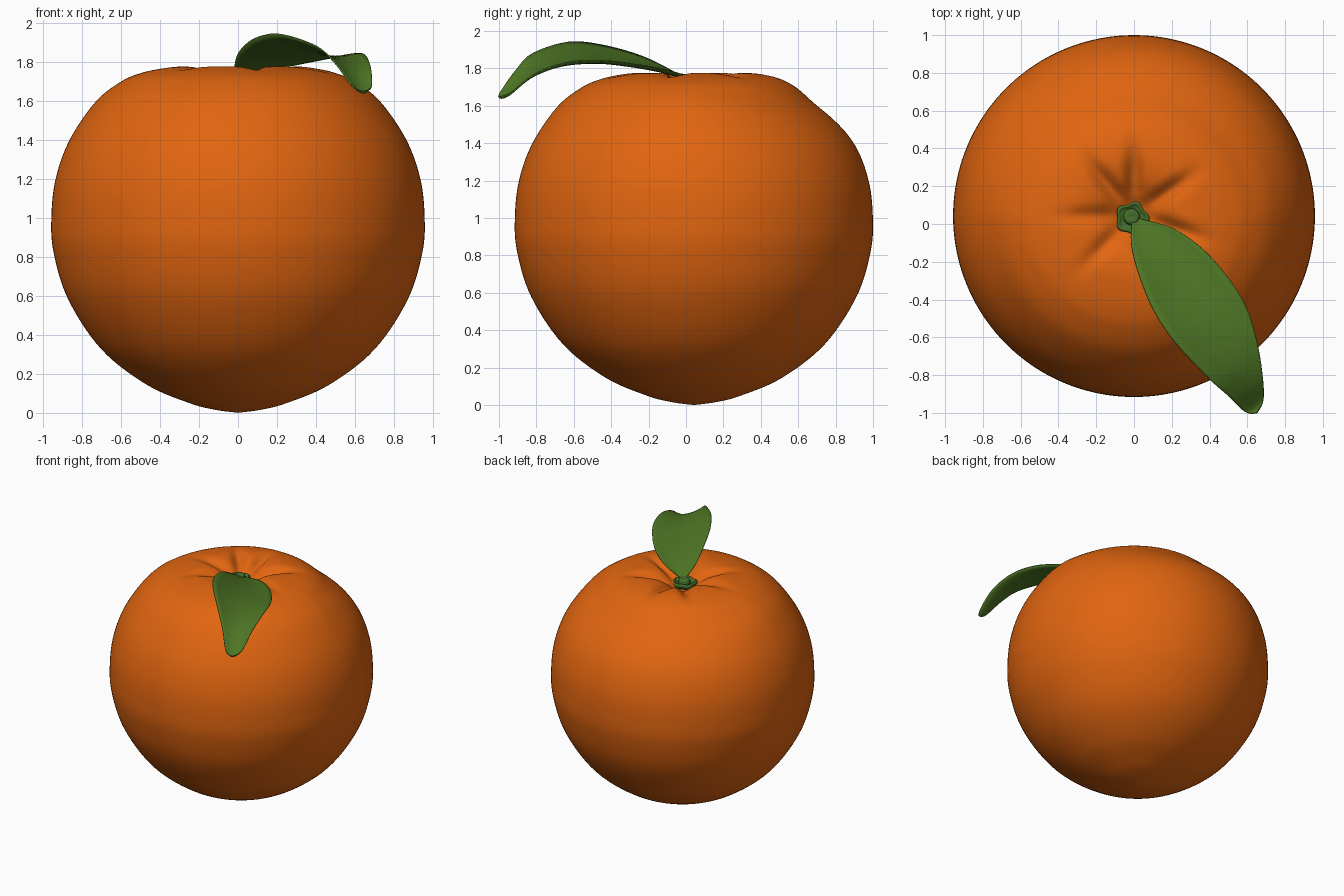
import bpy, bmesh, math
from mathutils import Vector

if "Cube" in bpy.data.objects:
    bpy.data.objects.remove(bpy.data.objects["Cube"])


def material(name, rgb):
    m = bpy.data.materials.new(name)
    m.diffuse_color = (*rgb, 1)
    m.use_nodes = True
    m.node_tree.nodes["Principled BSDF"].inputs["Base Color"].default_value = m.diffuse_color
    return m


ORANGE = material("orange peel", (0.75, 0.13, 0.005))
LEAF = material("leaf green", (0.075, 0.18, 0.018))
STEM = material("stem green", (0.06, 0.16, 0.025))


def spline(pts, t):
    """Catmull-Rom through pts, t in 0..1."""
    n = len(pts) - 1
    i = min(int(t * n), n - 1)
    u = t * n - i
    p = [Vector(pts[max(0, min(n, i + k))]) for k in (-1, 0, 1, 2)]
    return 0.5 * (2 * p[1] + (p[2] - p[0]) * u + (2 * p[0] - 5 * p[1] + 4 * p[2] - p[3]) * u * u
                  + (3 * p[1] - p[0] - 3 * p[2] + p[3]) * u ** 3)


def finish(name, bm, mat, angle=60):
    me = bpy.data.meshes.new(name)
    bm.to_mesh(me)
    bm.free()
    me.materials.append(mat)
    ob = bpy.data.objects.new(name, me)
    bpy.context.collection.objects.link(ob)
    bpy.ops.object.select_all(action='DESELECT')
    ob.select_set(True)
    bpy.context.view_layer.objects.active = ob
    bpy.ops.object.shade_smooth_by_angle(angle=math.radians(angle))
    return ob


def lathe(name, profile, centre, mat, segs, rings, shape=None, angle=60):
    """Revolve an (r, z) profile that starts and ends on the axis."""
    bm = bmesh.new()
    loops = []
    for j in range(rings + 1):
        r, z = spline([(a, b, 0) for a, b in profile], j / rings)[:2]
        loop = []
        for i in range(1 if j in (0, rings) else segs):
            a = 2 * math.pi * i / segs
            rr, zz = shape(r, z, a) if shape else (r, z)
            loop.append(bm.verts.new((centre[0] + rr * math.cos(a), centre[1] + rr * math.sin(a), zz)))
        loops.append(loop)
    for lo, hi in zip(loops, loops[1:]):
        for i in range(segs):
            k = (i + 1) % segs
            q = [lo[i % len(lo)], lo[k % len(lo)], hi[k % len(hi)], hi[i % len(hi)]]
            bm.faces.new(list(dict.fromkeys(q)))
    bmesh.ops.recalc_face_normals(bm, faces=bm.faces)
    return finish(name, bm, mat, angle)


# Fruit: near-sphere with pointed base, dimpled top, radial creases, flatter back shoulder
body = [(0, 0), (0.12, 0.016), (0.25, 0.05), (0.47, 0.145), (0.7, 0.325), (0.87, 0.58), (0.945, 0.82),
        (0.957, 1.0), (0.935, 1.2), (0.863, 1.4), (0.73, 1.595), (0.6, 1.698), (0.5, 1.742), (0.4, 1.765),
        (0.3, 1.775), (0.2, 1.76), (0.12, 1.72), (0.06, 1.685), (0, 1.68)]
creases = [(35, 0.045), (90, 0.05), (130, 0.05), (180, 0.03), (225, 0.03), (285, 0.03), (342, 0.05)]


def peel(r, z, a):
    if z > 1.2:
        fade = math.exp(-((r - 0.22) / 0.15) ** 2)
        for deg, depth in creases:
            d = math.atan2(math.sin(a - math.radians(deg)), math.cos(a - math.radians(deg)))
            z -= depth * fade * math.exp(-(d * r / 0.045) ** 2) * (abs(d) < 1.5)
        z -= 0.06 * max(0, math.sin(a)) * math.exp(-((r - 0.68) / 0.15) ** 2)
    return r, z


lathe("orange_fruit", body, (0, 0.042), ORANGE, 160, 126, peel)


# Stem: star-edged calyx with a small knob
def star(r, z, a):
    return r * (1 + 0.1 * math.cos(5 * a) * (r > 0.05)), z


lathe("calyx", [(0, 1.66), (0.06, 1.67), (0.085, 1.70), (0.075, 1.718), (0.055, 1.705), (0, 1.70)],
      (-0.01, 0.03), STEM, 40, 20, star)
lathe("stem_knob", [(0, 1.68), (0.04, 1.69), (0.042, 1.72), (0.032, 1.738), (0, 1.735)],
      (-0.013, 0.038), STEM, 24, 16)

# Leaf: lofted between two edge curves with a sagging midrib
left = [(-0.01, 0.03, 1.725), (-0.015, -0.1, 1.80), (0.02, -0.25, 1.87), (0.1, -0.45, 1.925), (0.22, -0.63, 1.94),
        (0.4, -0.82, 1.88), (0.5, -0.91, 1.79), (0.59, -0.995, 1.67), (0.65, -1.0, 1.65)]
right = [(0.03, 0.03, 1.725), (0.2, -0.02, 1.765), (0.35, -0.12, 1.795), (0.48, -0.26, 1.82), (0.59, -0.43, 1.84),
         (0.65, -0.62, 1.835), (0.68, -0.8, 1.775), (0.685, -0.93, 1.675), (0.65, -1.0, 1.65)]
bm = bmesh.new()
N, M = 40, 12
grid = []
for j in range(N + 1):
    t = j / N
    a, b = spline(left, t), spline(right, t)
    sag = 0.05 * math.sin(math.pi * t) ** 0.8 if 0 < j < N else 0
    row = []
    for i in range(M + 1):
        s = i / M
        p = a.lerp(b, s)
        p.z -= sag * 4 * s * (1 - s)
        row.append(bm.verts.new(p))
    grid.append(row)
for j in range(N):
    for i in range(M):
        bm.faces.new((grid[j][i], grid[j + 1][i], grid[j + 1][i + 1], grid[j][i + 1]))
bmesh.ops.remove_doubles(bm, verts=bm.verts, dist=1e-5)
leaf = finish("leaf", bm, LEAF)
mod = leaf.modifiers.new("thickness", 'SOLIDIFY')
mod.thickness = 0.006
mod.offset = 0
